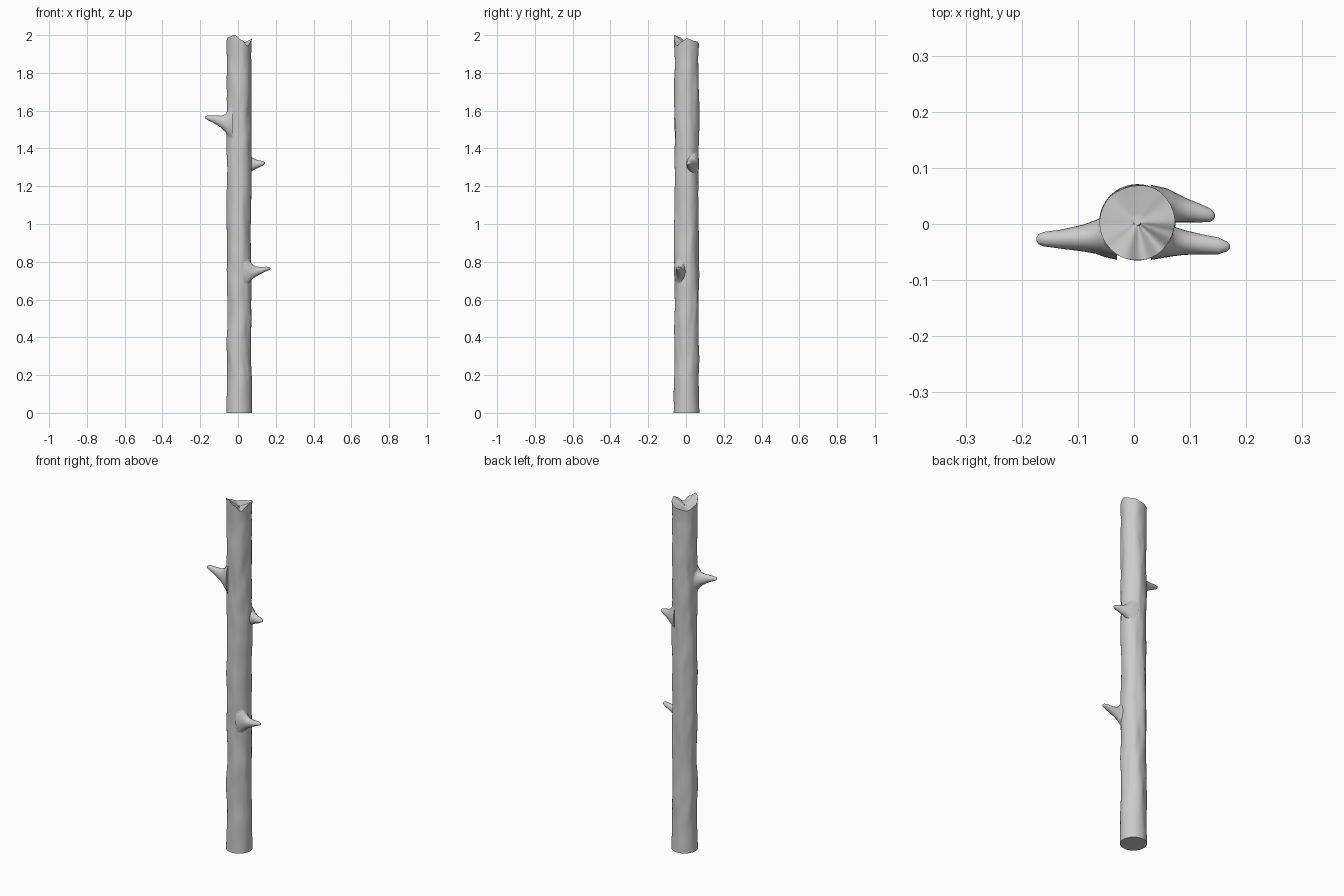
import bpy, bmesh, math
from mathutils import Vector, noise

if "Cube" in bpy.data.objects:
    bpy.data.objects.remove(bpy.data.objects["Cube"])

SIDES, RINGS = 64, 140
CX, CY, R = 0.006, 0.003, 0.068
# broken rim: (angle in degrees, height)
RIM = [(0, 1.982), (45, 1.968), (90, 1.952), (135, 1.945), (180, 1.965), (215, 1.99),
       (250, 2.0), (280, 1.975), (312, 1.943), (340, 1.968), (360, 1.982)]


def rim_height(deg):
    for (a, za), (b, zb) in zip(RIM, RIM[1:]):
        if a <= deg <= b:
            t = (deg - a) / (b - a)
            return za + (zb - za) * t * t * (3 - 2 * t)


def trunk_point(a, z):
    # bark unevenness: long shallow dents, fading out at the foot and rim
    p = Vector((math.cos(a) * 1.3, math.sin(a) * 1.3, z * 4.5))
    q = Vector((math.cos(a) * 2.2 + 7, math.sin(a) * 2.2, z * 9))
    dent = 0.004 + 0.005 * noise.noise(p) + 0.003 * noise.noise(q)
    fade = min(1, z / 0.2, max(0, (2.0 - z) / 0.12))
    r = R - max(0, dent) * fade
    return (CX + r * math.cos(a), CY + r * math.sin(a), z)


def make_object(name, bm):
    bmesh.ops.recalc_face_normals(bm, faces=bm.faces)
    me = bpy.data.meshes.new(name)
    bm.to_mesh(me)
    bm.free()
    ob = bpy.data.objects.new(name, me)
    bpy.context.collection.objects.link(ob)
    return ob


def bridge(bm, rings):
    n = len(rings[0])
    for lo, hi in zip(rings, rings[1:]):
        for i in range(n):
            j = (i + 1) % n
            bm.faces.new((lo[i], lo[j], hi[j], hi[i]))


# trunk: rings up to the jagged rim, then shrinking rings down into the hollow
bm = bmesh.new()
angles = [2 * math.pi * i / SIDES for i in range(SIDES)]
tops = [rim_height(math.degrees(a)) for a in angles]
rings = [[bm.verts.new(trunk_point(a, h * k / RINGS)) for a, h in zip(angles, tops)]
         for k in range(RINGS + 1)]
for s in (0.85, 0.65, 0.45, 0.25, 0.1):
    rings.append([bm.verts.new((CX + R * s * math.cos(a), CY + R * s * math.sin(a),
                                1.942 + (h - 1.942) * s)) for a, h in zip(angles, tops)])
bridge(bm, rings)
bm.faces.new(rings[-1])
bm.faces.new(rings[0][::-1])
trunk = make_object("trunk", bm)

# broken twigs: stations (x, centre y, half width y, top z, bottom z)
TWIGS = {
    "twig_upper_left": [(-0.03, -0.02, 0.044, 1.64, 1.43), (-0.055, -0.022, 0.036, 1.598, 1.468),
                        (-0.068, -0.023, 0.030, 1.581, 1.488), (-0.09, -0.025, 0.024, 1.573, 1.510),
                        (-0.13, -0.027, 0.017, 1.574, 1.536), (-0.16, -0.027, 0.013, 1.574, 1.550),
                        (-0.170, -0.027, 0.009, 1.572, 1.556), (-0.174, -0.027, 0.003, 1.567, 1.561)],
    "twig_middle_right": [(0.03, 0.036, 0.034, 1.40, 1.24), (0.06, 0.033, 0.030, 1.372, 1.268),
                          (0.075, 0.029, 0.026, 1.352, 1.281), (0.095, 0.024, 0.021, 1.341, 1.292),
                          (0.12, 0.019, 0.016, 1.335, 1.303), (0.135, 0.016, 0.012, 1.331, 1.312),
                          (0.141, 0.015, 0.008, 1.328, 1.316), (0.144, 0.015, 0.003, 1.324, 1.320)],
    "twig_lower_right": [(0.03, -0.026, 0.038, 0.84, 0.66), (0.06, -0.029, 0.030, 0.810, 0.690),
                         (0.073, -0.031, 0.026, 0.790, 0.706), (0.09, -0.033, 0.022, 0.776, 0.719),
                         (0.12, -0.036, 0.018, 0.772, 0.736), (0.15, -0.039, 0.015, 0.774, 0.750),
                         (0.165, -0.040, 0.009, 0.772, 0.757), (0.171, -0.040, 0.003, 0.767, 0.762)],
}
for name, stations in TWIGS.items():
    bm = bmesh.new()
    rings = [[bm.verts.new((x, y + w * math.cos(t), (hi + lo) / 2 + (hi - lo) / 2 * math.sin(t)))
              for t in (2 * math.pi * i / 24 for i in range(24))]
             for x, y, w, hi, lo in stations]
    bridge(bm, rings)
    bm.faces.new(rings[0][::-1])
    bm.faces.new(rings[-1])
    twig = make_object(name, bm)
    # merge the twig into the trunk
    mod = trunk.modifiers.new("join", 'BOOLEAN')
    mod.operation, mod.solver, mod.object = 'UNION', 'EXACT', twig
    bpy.context.view_layer.objects.active = trunk
    bpy.ops.object.modifier_apply(modifier=mod.name)
    bpy.data.objects.remove(twig)

bpy.ops.object.select_all(action='DESELECT')
trunk.select_set(True)
bpy.context.view_layer.objects.active = trunk
bpy.ops.object.shade_smooth_by_angle(angle=math.radians(50))
